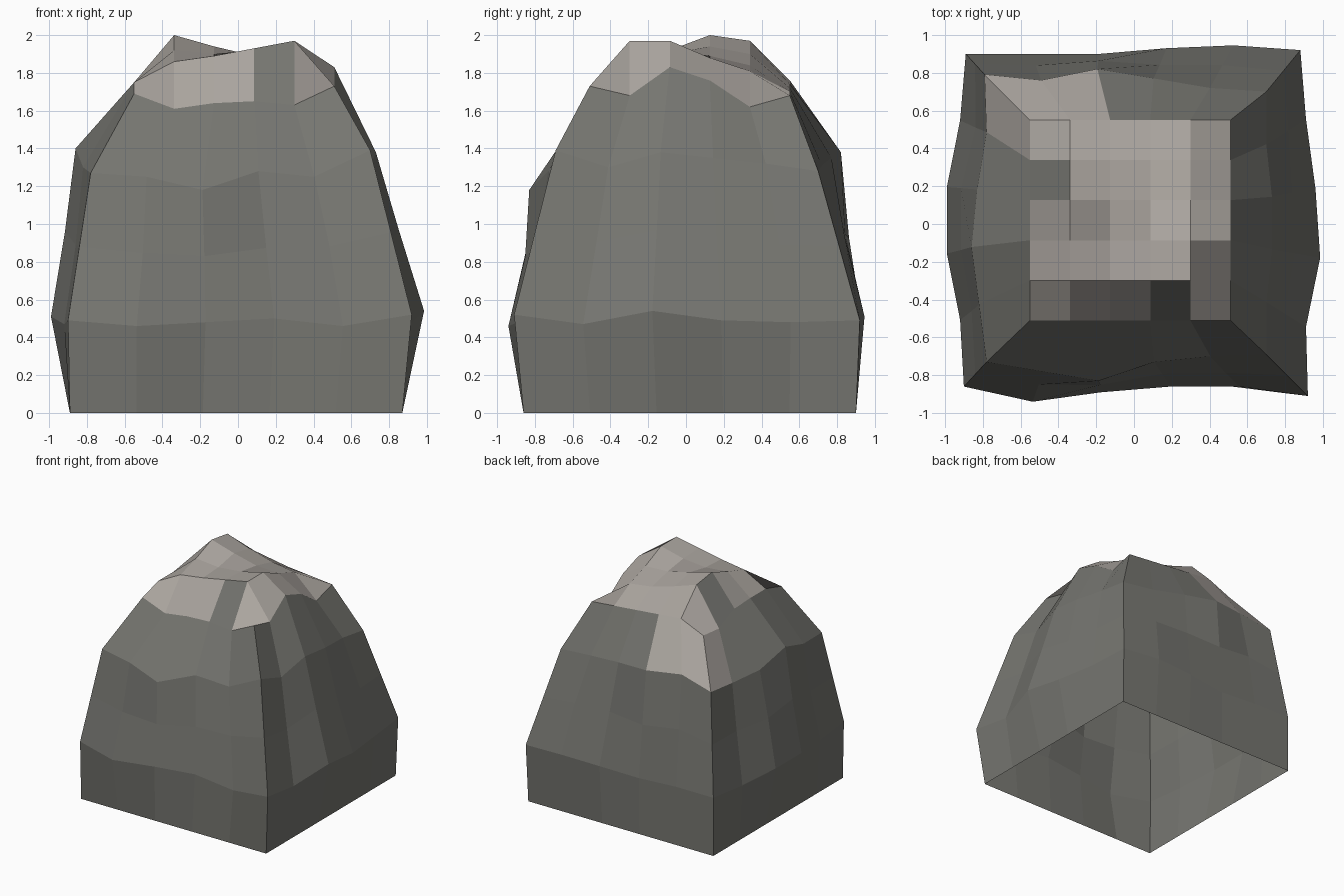
import bpy, bmesh, random
from mathutils import Vector

random.seed(4)
N = 5  # cells along each side

old = bpy.data.objects.get("Cube")
if old:
    bpy.data.objects.remove(old)


def make_material(name, rgb):
    mat = bpy.data.materials.new(name)
    mat.use_nodes = True
    mat.diffuse_color = (*rgb, 1)
    shader = mat.node_tree.nodes["Principled BSDF"]
    shader.inputs["Base Color"].default_value = (*rgb, 1)
    shader.inputs["Roughness"].default_value = 0.9
    return mat


def build_ring(outs, heights):
    """Closed loop of points, counterclockwise from the front left-hand corner.
    outs: distance of each side from the axis; heights: z, both in hundredths."""
    front, right, back, left = outs
    corners = [(-left[-1], -front[0]), (front and right[0], -front[-1]),
               (right[-1], back[0]), (-left[0], back[-1])]
    points = []
    for side in range(4):
        a, b = corners[side], corners[(side + 1) % 4]
        for i in range(N):
            t = i / N
            x, y = a[0] + (b[0] - a[0]) * t, a[1] + (b[1] - a[1]) * t
            if i:
                out = outs[side][i]
                if side % 2:
                    x = out if side == 1 else -out
                else:
                    y = out if side == 2 else -out
            points.append(Vector((x, y, heights[side][i])) / 100)
    return points


# Rings of the body: foot, widest belt, and shoulder
foot = build_ring([[86] * 6, [87] * 6, [90] * 6, [89] * 6], [[0] * N] * 4)

belt = build_ring(
    [[86, 94, 89, 86, 86, 91], [92, 91, 98.5, 96, 91, 88],
     [92, 94.5, 93, 90, 90, 90], [89, 92, 99, 99, 92, 90]],
    [[49, 46, 48, 50, 46], [52, 47, 54, 49, 48],
     [49, 51, 50, 48, 50], [50, 48, 51, 51, 47]])

shoulder = build_ring(
    [[73, 78, 83, 73, 70, 69], [70, 70, 73, 73, 70, 70],
     [70, 72, 77, 82, 76, 79], [79, 78, 83, 86, 82, 78]],
    [[127, 125, 118, 128, 125], [139, 130, 138, 135, 132],
     [128, 131, 135, 138, 140], [134, 130, 131, 140, 130]])

# Middle ring lies between belt and shoulder, slightly roughened
middle = []
for i, (low, high) in enumerate(zip(belt, shoulder)):
    point = (low + high) / 2
    if i % N:
        point.z += random.uniform(-0.02, 0.03)
        point.xy *= random.uniform(0.985, 1.015)
    middle.append(point)

# Crown heights, one row per step from front to back
crown_rows = [
    [169, 161, 164, 165, 163, 173],
    [175, 186, 189, 193, 197, 168],
    [175, 192, 190, 192, 197, 183],
    [174, 200, 194, 189, 188, 176],
    [165, 197, 190, 184, 181, 162],
    [167, 176, 174, 172, 170, 168],
]

bm = bmesh.new()
crown = [[bm.verts.new((-0.55 + 0.212 * c, -0.51 + 0.212 * r, z / 100))
          for c, z in enumerate(row)] for r, row in enumerate(crown_rows)]
rim = (crown[0][:N] + [crown[r][N] for r in range(N)]
       + crown[N][:0:-1] + [crown[r][0] for r in range(N, 0, -1)])

# Walls, with pale patches under the back corner of the crown
loops = [[bm.verts.new(p) for p in ring] for ring in (foot, belt, middle, shoulder)]
loops.append(rim)
pale_wall = (13, 14, 15)
for level in range(4):
    low, high = loops[level], loops[level + 1]
    for i in range(4 * N):
        j = (i + 1) % (4 * N)
        face = bm.faces.new((low[i], low[j], high[j], high[i]))
        face.material_index = int(level == 3 and i in pale_wall)

# Pale crown with two bare cells
bare = ((0, 3), (3, 0))
for r in range(N):
    for c in range(N):
        face = bm.faces.new((crown[r][c], crown[r][c + 1],
                             crown[r + 1][c + 1], crown[r + 1][c]))
        face.material_index = int((c, r) not in bare)

mesh = bpy.data.meshes.new("rock")
bm.to_mesh(mesh)
bm.free()
mesh.materials.append(make_material("dark stone grey", (0.18, 0.18, 0.163)))
mesh.materials.append(make_material("pale stone", (0.41, 0.38, 0.35)))
rock = bpy.data.objects.new("rock", mesh)
bpy.context.collection.objects.link(rock)
